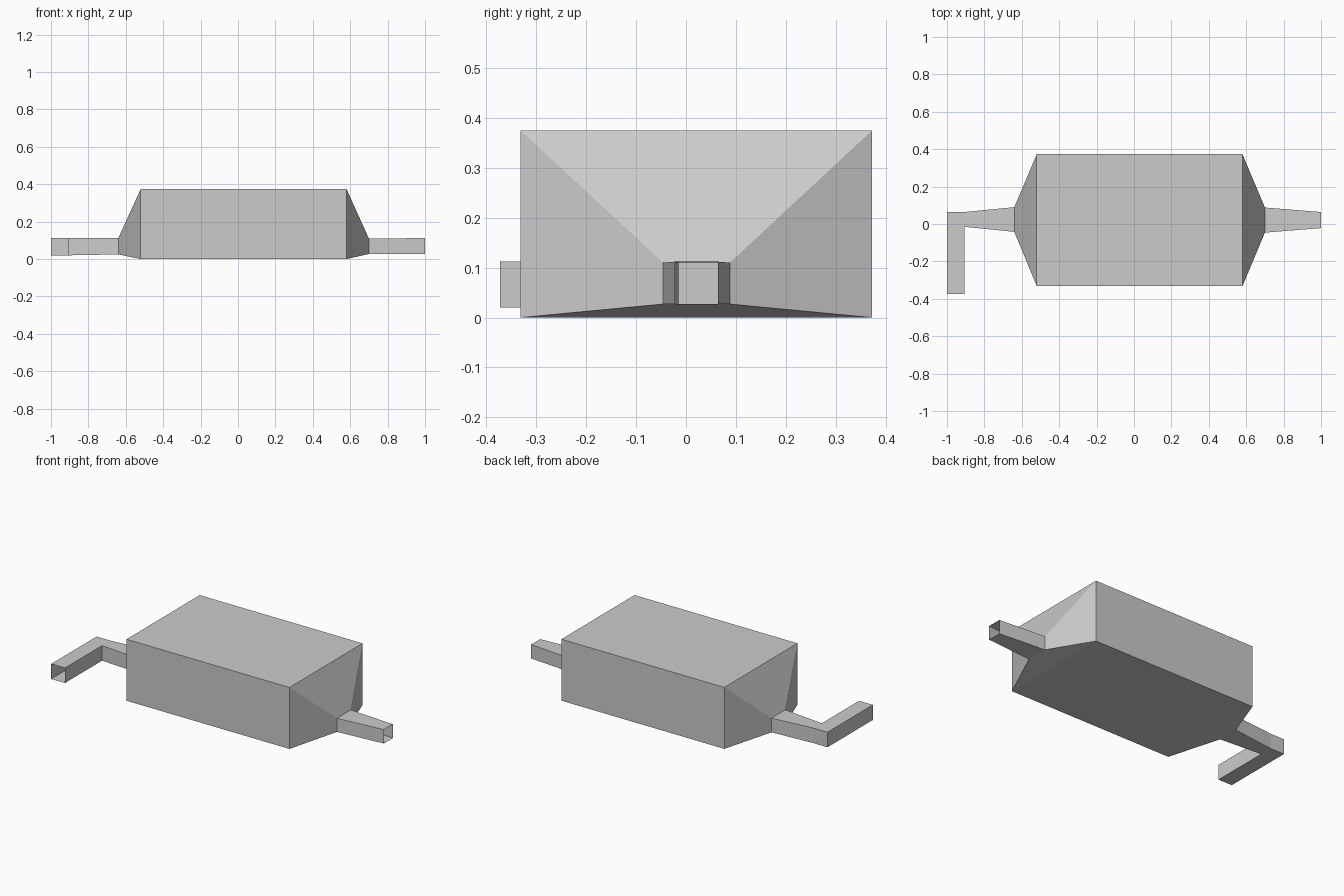
import bpy
import bmesh

cube = bpy.data.objects.get("Cube")
if cube:
    bpy.data.objects.remove(cube, do_unlink=True)

# Single plain grey for the whole duct
GREY = (0.6, 0.6, 0.6, 1.0)
grey = bpy.data.materials.new("plain_grey")
grey.use_nodes = True
grey.diffuse_color = GREY
grey.node_tree.nodes["Principled BSDF"].inputs["Base Color"].default_value = GREY


def loft(name, sections):
    """Open-ended rectangular shell through (front xy, back xy, low z, high z) sections."""
    bm = bmesh.new()
    rings = []
    for front, back, low, high in sections:
        corners = [(*front, low), (*back, low), (*back, high), (*front, high)]
        rings.append([bm.verts.new(c) for c in corners])
    for a, b in zip(rings, rings[1:]):
        for i in range(4):
            j = (i + 1) % 4
            bm.faces.new((a[i], a[j], b[j], b[i]))
    # Shared mitre corners collapse to clean triangles
    bmesh.ops.remove_doubles(bm, verts=bm.verts, dist=0.0005)
    bmesh.ops.recalc_face_normals(bm, faces=bm.faces)
    mesh = bpy.data.meshes.new(name)
    bm.to_mesh(mesh)
    bm.free()
    mesh.materials.append(grey)
    obj = bpy.data.objects.new(name, mesh)
    bpy.context.collection.objects.link(obj)
    return obj


def across(x, front, back, low, high):
    """Section standing square to the x axis."""
    return ((x, front), (x, back), low, high)


# Sections shared by neighbouring parts
right_neck = across(-0.64, -0.042, 0.09, 0.025, 0.112)
left_neck = across(0.70, -0.046, 0.088, 0.027, 0.11)

# Wide box with tapered ends
loft("main_chamber", [
    right_neck,
    across(-0.52, -0.332, 0.373, 0, 0.375),
    across(0.58, -0.332, 0.373, 0, 0.375),
    left_neck,
])

# Straight open outlet
loft("left_pipe", [left_neck, across(1.0, -0.022, 0.064, 0.027, 0.112)])

# Open pipe turning forward through a mitred elbow
inner, outer = -0.907, -1.0
loft("right_elbow_pipe", [
    right_neck,
    across(inner, -0.015, 0.064, 0.02, 0.112),
    ((inner, -0.015), (outer, 0.064), 0.02, 0.112),
    ((inner, -0.373), (outer, -0.373), 0.02, 0.112),
])
